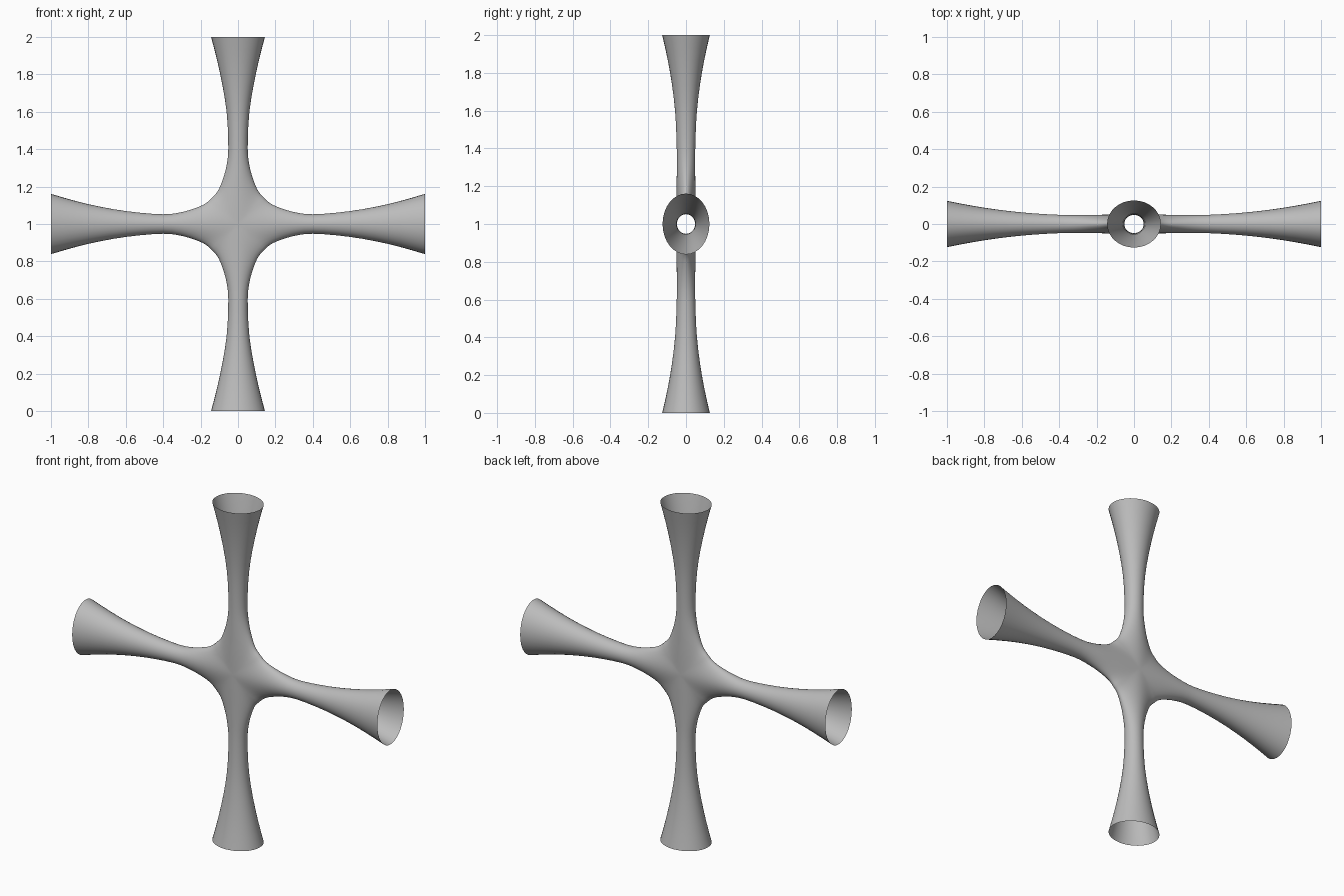
import bpy, bmesh, math
from mathutils import Matrix, Vector

cube = bpy.data.objects.get("Cube")
if cube:
    bpy.data.objects.remove(cube)

SIDES = 32   # points round each tube
STEPS = 3    # rings between two stations

# Stations along an arm: (reach on the middle line, reach on the edge,
# half width in the plane of the cross, half depth in y)
HUB = [(0.02, 0.116, 0.165, 0.050),   # mirrored guide across the diagonal seam
       (0.00, 0.14, 0.14, 0.050),
       (0.02, 0.165, 0.116, 0.050),
       (0.09, 0.205, 0.094, 0.050),
       (0.25, 0.29, 0.066, 0.049),
       (0.40, 0.40, 0.052, 0.049)]
SIDE_FLARE = [(0.6, 0.6, 0.069, 0.062), (0.8, 0.8, 0.106, 0.087),
              (1.0, 1.0, 0.161, 0.124), (1.2, 1.2, 0.226, 0.170)]
UPRIGHT_FLARE = [(0.6, 0.6, 0.061, 0.058), (0.8, 0.8, 0.095, 0.084),
                 (1.0, 1.0, 0.144, 0.126), (1.2, 1.2, 0.205, 0.180)]


def smooth_stations(pts):
    """Catmull-Rom curve through all stations except the two end guides."""
    out = []
    for k in range(1, len(pts) - 2):
        a, b, c, d = (Vector(p) for p in pts[k - 1:k + 3])
        for i in range(STEPS):
            t = i / STEPS
            out.append(0.5 * (2 * b + (c - a) * t + (2 * a - 5 * b + 4 * c - d) * t ** 2
                              + (3 * b - a - 3 * c + d) * t ** 3))
    out.append(Vector(pts[-2]))
    return out


def add_arm(bm, stations, turn):
    """Loft one open, flared arm from the diagonal seams of the hub to its mouth."""
    rot = Matrix.Rotation(turn, 3, 'Y')
    rings = []
    for mid, edge, width, depth in stations:
        ring = []
        for j in range(SIDES):
            ang = 2 * math.pi * j / SIDES
            s, c = math.sin(ang), math.cos(ang)
            x = mid + (edge - mid) * abs(s)
            ring.append(bm.verts.new(rot @ Vector((x, depth * c, width * s))
                                     + Vector((0, 0, 1))))
        rings.append(ring)
    for r0, r1 in zip(rings, rings[1:]):
        for j in range(SIDES):
            n = (j + 1) % SIDES
            bm.faces.new((r0[j], r0[n], r1[n], r1[j]))


# Four arms, welded along the seams of the hub
bm = bmesh.new()
for quarter in range(4):
    flare = UPRIGHT_FLARE if quarter % 2 else SIDE_FLARE
    add_arm(bm, smooth_stations(HUB + flare), quarter * math.pi / 2)
bmesh.ops.remove_doubles(bm, verts=bm.verts, dist=0.0005)
for f in bm.faces:
    f.smooth = True

mesh = bpy.data.meshes.new("four_way_tube")
bm.to_mesh(mesh)
bm.free()
tube = bpy.data.objects.new("four_way_tube", mesh)
bpy.context.collection.objects.link(tube)

# Plain grey
grey = bpy.data.materials.new("plain_grey")
grey.use_nodes = True
colour = (0.5, 0.5, 0.5, 1.0)
grey.diffuse_color = colour
grey.node_tree.nodes["Principled BSDF"].inputs["Base Color"].default_value = colour
mesh.materials.append(grey)
